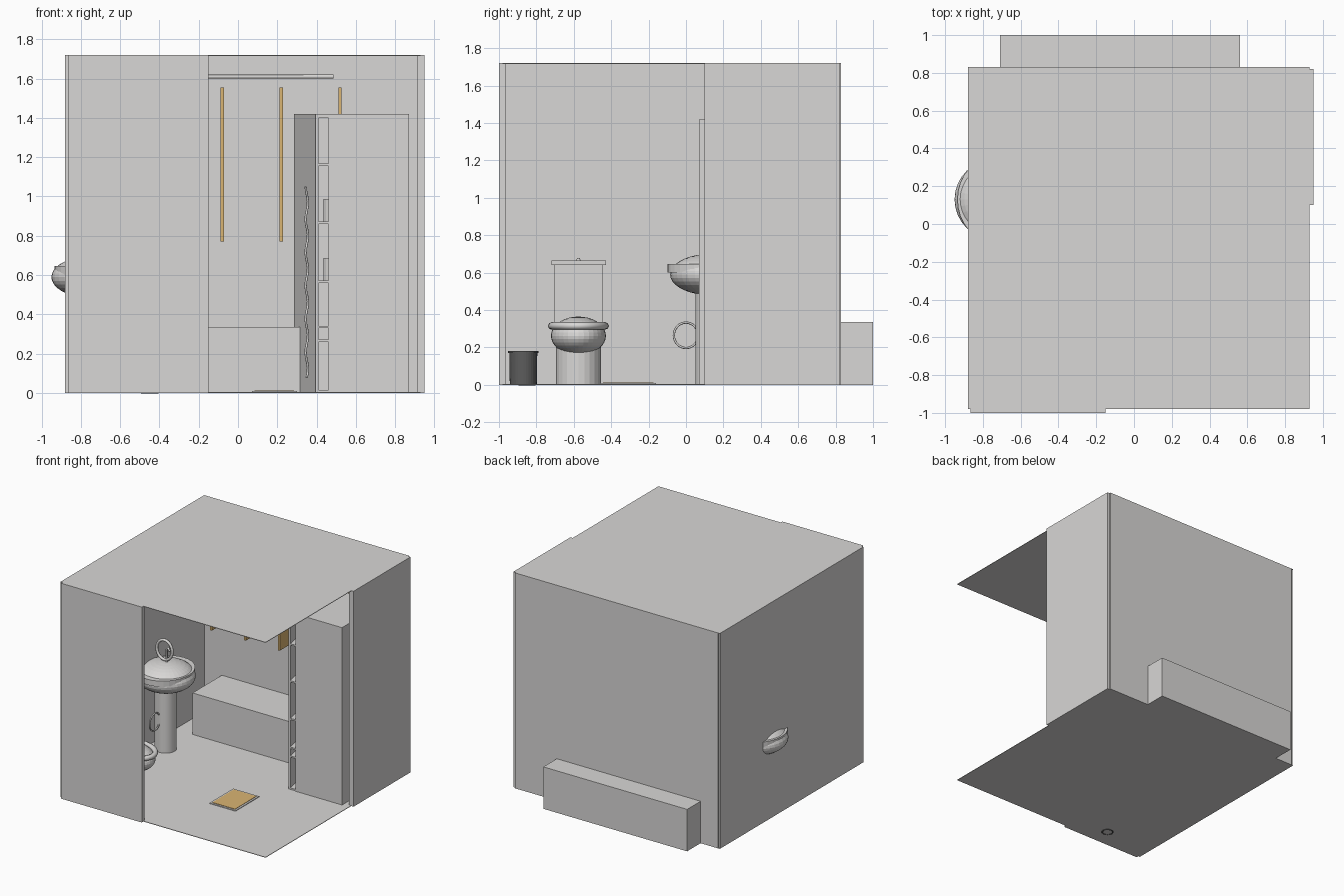
import bpy, bmesh, math
from mathutils import Vector

old = bpy.data.objects.get("Cube")
if old:
    bpy.data.objects.remove(old, do_unlink=True)


def material(name, rgb):
    m = bpy.data.materials.new(name)
    m.use_nodes = True
    m.diffuse_color = (*rgb, 1)
    m.node_tree.nodes["Principled BSDF"].inputs["Base Color"].default_value = (*rgb, 1)
    return m


GREY = material("light grey", (0.69, 0.68, 0.67))
WOOD = material("tan wood", (0.70, 0.46, 0.17))
DARK = material("dark grey", (0.11, 0.11, 0.11))


def finish(name, bm, mat=GREY):
    bmesh.ops.recalc_face_normals(bm, faces=bm.faces)
    me = bpy.data.meshes.new(name)
    bm.to_mesh(me)
    bm.free()
    me.materials.append(mat)
    ob = bpy.data.objects.new(name, me)
    bpy.context.collection.objects.link(ob)
    return ob


def box(name, x, y, z, mat=GREY):
    """Box from its (low, high) span on each axis."""
    bm = bmesh.new()
    bmesh.ops.create_cube(bm, size=1)
    for v in bm.verts:
        v.co = [s[0] if c < 0 else s[1] for s, c in zip((x, y, z), v.co)]
    return finish(name, bm, mat)


def prism(name, outline, z0, z1):
    bm = bmesh.new()
    face = bm.faces.new([bm.verts.new((x, y, z0)) for x, y in outline])
    top = bmesh.ops.extrude_face_region(bm, geom=[face])["geom"]
    for v in top:
        if isinstance(v, bmesh.types.BMVert):
            v.co.z = z1
    return finish(name, bm)


def lathe(name, centre, profile, sx=1, sy=1, mat=GREY, n=32):
    """Revolve (radius, height) points about a vertical axis."""
    bm = bmesh.new()
    rings = [[bm.verts.new((centre[0] + r * sx * math.cos(math.tau * i / n),
                            centre[1] + r * sy * math.sin(math.tau * i / n), z))
              for i in range(n)] for r, z in profile]
    for a, b in zip(rings, rings[1:]):
        for i in range(n):
            j = (i + 1) % n
            bm.faces.new((a[i], a[j], b[j], b[i]))
    bm.faces.new(rings[0])
    bm.faces.new(rings[-1])
    return finish(name, bm, mat)


def ellipsoid(name, centre, radii):
    bm = bmesh.new()
    bmesh.ops.create_uvsphere(bm, u_segments=32, v_segments=18, radius=1)
    for v in bm.verts:
        v.co = Vector(c + r * p for c, r, p in zip(centre, radii, v.co))
    return finish(name, bm)


def tube(name, points, radius, mat=GREY, closed=False):
    """Round tube along a path."""
    cu = bpy.data.curves.new(name, "CURVE")
    cu.dimensions = "3D"
    cu.bevel_depth = radius
    cu.bevel_resolution = 2
    cu.use_fill_caps = True
    sp = cu.splines.new("POLY")
    sp.points.add(len(points) - 1)
    for p, co in zip(sp.points, points):
        p.co = (*co, 1)
    sp.use_cyclic_u = closed
    cu.materials.append(mat)
    ob = bpy.data.objects.new(name, cu)
    bpy.context.collection.objects.link(ob)
    return ob


def ring(name, centre, u, v, radius, mat=GREY):
    """Closed tube on the ellipse spanned by vectors u and v."""
    c, u, v = Vector(centre), Vector(u), Vector(v)
    pts = [c + u * math.cos(math.tau * i / 32) + v * math.sin(math.tau * i / 32)
           for i in range(32)]
    return tube(name, pts, radius, mat, True)


# Room shell
H = 1.72
box("floor", (-0.88, 0.93), (-0.98, 0.83), (0, 0.004))
box("ceiling", (-0.88, 0.93), (-0.98, 0.83), (H - 0.004, H))
box("front_wall", (-0.865, -0.15), (-1.0, -0.965), (0, H))
box("back_wall", (-0.865, 0.93), (0.81, 0.83), (0, H))
box("left_side_wall", (0.91, 0.95), (0.10, 0.82), (0, H))
box("right_side_wall", (-0.88, -0.865), (-0.98, 0.82), (0, H))

# Bathtub block, rail and hanging panels
box("bathtub", (-0.71, 0.56), (0.44, 1.0), (0, 0.335))
tube("shower_rail", [(-0.86, 0.45, 1.61), (0.485, 0.45, 1.61)], 0.01)
for i in range(5):
    x = -0.68 + 0.3 * i
    box(f"wood_panel_{i + 1}", (x - 0.008, x + 0.008), (0.63, 0.78), (0.77, 1.555), WOOD)

# Wash basin with pedestal and rings
ellipsoid("basin_bowl", (-0.73, 0.13, 0.59), (0.22, 0.215, 0.11))
lathe("basin_rim", (-0.73, 0.13), [(1, 0.60), (1, 0.645)], 0.205, 0.23)
lathe("basin_pedestal", (-0.73, 0.13), [(0.08, 0), (0.08, 0.52)])
ring("basin_tap_ring", (-0.74, 0.13, 0.79), (0.068, 0, 0), (0, 0, 0.078), 0.011)
tube("basin_tap_spout", [(-0.72, 0.13, 0.69), (-0.72, 0.13, 0.80), (-0.70, 0.12, 0.82),
                         (-0.68, 0.11, 0.80)], 0.008)
ring("towel_ring", (-0.735, 0, 0.265), (0, 0.065, 0), (0, 0, 0.068), 0.006)

# Toilet
lathe("toilet_base", (-0.57, -0.575), [(0.12, 0), (0.12, 0.22)], n=24)
ellipsoid("toilet_bowl", (-0.55, -0.575, 0.262), (0.20, 0.147, 0.103))
ring("toilet_seat", (-0.55, -0.575, 0.315), (0.20, 0, 0), (0, 0.143, 0), 0.02)
box("toilet_tank", (-0.86, -0.72), (-0.705, -0.445), (0.24, 0.64))
box("toilet_tank_lid", (-0.865, -0.705), (-0.72, -0.428), (0.64, 0.665))
lathe("toilet_button", (-0.79, -0.575), [(0.012, 0.66), (0.008, 0.678)], n=12)

# Waste bin with rim and foot ring
lathe("waste_bin", (-0.45, -0.87), [(0.072, 0.002), (0.075, 0.17), (0.081, 0.17),
                                    (0.081, 0.182), (0.07, 0.182), (0.066, 0.02)], mat=DARK)
ring("waste_bin_foot", (-0.45, -0.85, 0.002), (0.04, 0, 0), (0, 0.04, 0), 0.006, DARK)

# Floor mat
box("mat_border", (0.07, 0.30), (-0.46, -0.16), (0.004, 0.009))
box("mat_centre", (0.085, 0.285), (-0.445, -0.175), (0.009, 0.012), WOOD)

# Tall cupboard: slanted side, shelves, door and contents
TOP = 1.42
plan = [(0.40, 0.075), (0.87, 0.075), (0.87, 0.58), (0.29, 0.58)]
box("cupboard_door", (0.46, 0.87), (0.07, 0.09), (0, TOP))
box("cupboard_side", (0.85, 0.87), (0.09, 0.58), (0, TOP))
prism("cupboard_slanted_side", [(0.395, 0.075), (0.41, 0.075), (0.30, 0.58), (0.285, 0.58)], 0, TOP)
prism("cupboard_back", [(0.29, 0.57), (0.87, 0.57), (0.87, 0.58), (0.29, 0.58)], 0, TOP)
for i, z in enumerate((0.004, 0.26, 0.33, 0.56, 0.86, 1.155, TOP - 0.02)):
    prism(f"cupboard_shelf_{i + 1}", plan, z, z + (0.012 if z < 1.3 else 0.02))
for i, z in enumerate((0.572, 0.872)):
    lathe(f"shelf_pot_{i + 1}", (0.475, 0.2), [(0.04, z), (0.04, z + 0.115)], n=16)

# Wavy bar on the slanted side
tube("wavy_bar", [(0.35 + 0.006 * math.sin(i * 0.9), 0.17 + 0.012 * math.sin(i * 0.9),
                   0.08 + 0.97 * i / 40) for i in range(41)], 0.006)
